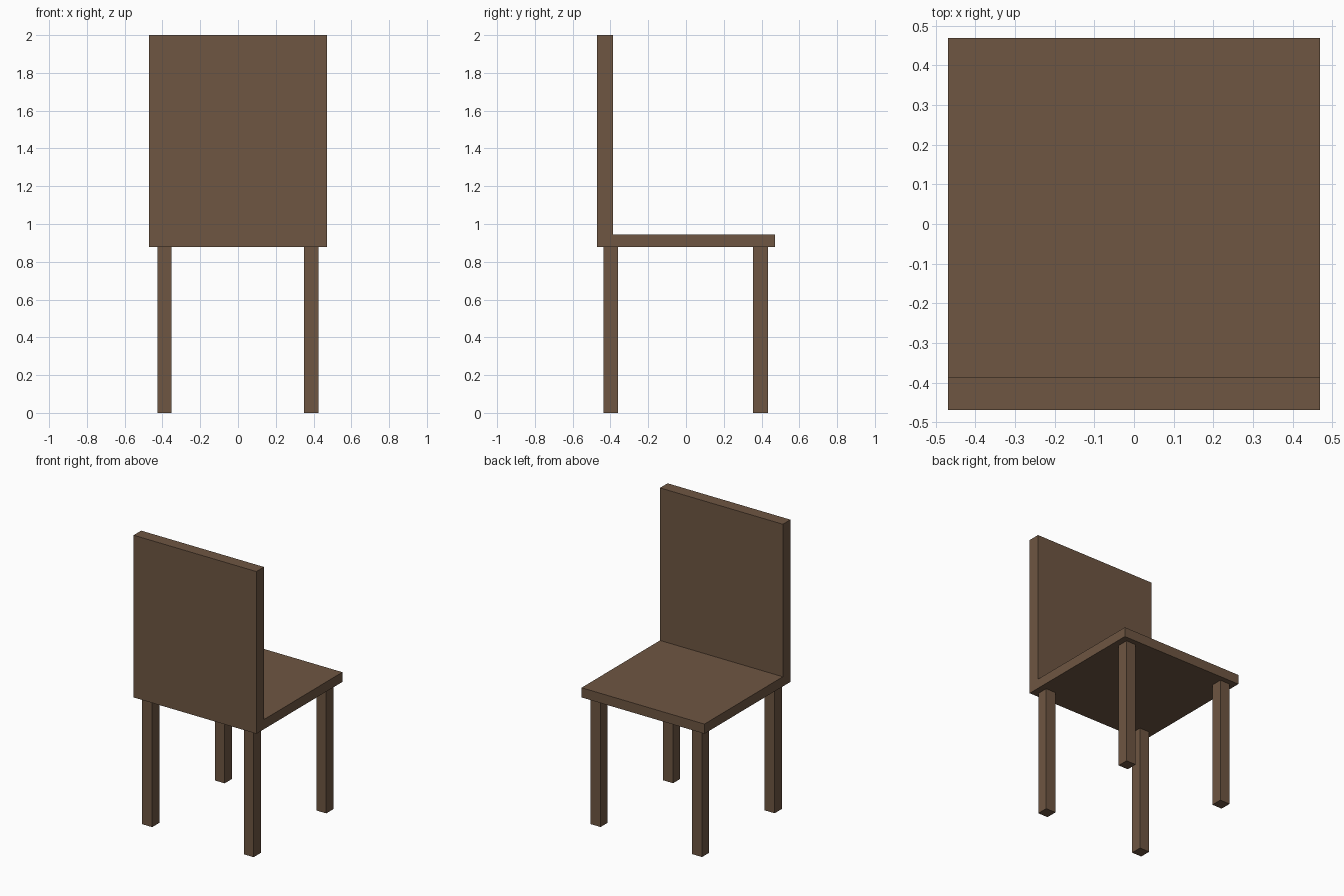
import bpy
import bmesh
from mathutils import Vector

if "Cube" in bpy.data.objects:
    bpy.data.objects.remove(bpy.data.objects["Cube"])

wood = bpy.data.materials.new("brown wood")
wood.diffuse_color = (0.156, 0.093, 0.0545, 1)
wood.use_nodes = True
wood.node_tree.nodes["Principled BSDF"].inputs["Base Color"].default_value = wood.diffuse_color


def add_object(name, bm):
    bmesh.ops.recalc_face_normals(bm, faces=bm.faces)
    mesh = bpy.data.meshes.new(name)
    bm.to_mesh(mesh)
    bm.free()
    mesh.materials.append(wood)
    obj = bpy.data.objects.new(name, mesh)
    bpy.context.collection.objects.link(obj)
    return obj


def box(name, center, size):
    bm = bmesh.new()
    bmesh.ops.create_cube(bm, size=1)
    for v in bm.verts:
        v.co = Vector(c + s * p for c, s, p in zip(center, size, v.co))
    return add_object(name, bm)


HALF = 0.47
SEAT_BOTTOM, SEAT_TOP, TOP = 0.878, 0.945, 2.0
BACK_INNER = -0.387

# Seat and backrest: one L-shaped side profile extruded across the width
profile = [(-HALF, SEAT_BOTTOM), (HALF, SEAT_BOTTOM), (HALF, SEAT_TOP),
           (BACK_INNER, SEAT_TOP), (BACK_INNER, TOP), (-HALF, TOP)]
bm = bmesh.new()
side = bm.faces.new([bm.verts.new((-HALF, y, z)) for y, z in profile])
ext = bmesh.ops.extrude_face_region(bm, geom=[side], use_keep_orig=True)
moved = [g for g in ext["geom"] if isinstance(g, bmesh.types.BMVert)]
bmesh.ops.translate(bm, verts=moved, vec=(2 * HALF, 0, 0))
add_object("seat_and_backrest", bm)

# Four square legs
for x, x_name in ((-0.389, "left"), (0.388, "right")):
    for y, y_name in ((-0.398, "front"), (0.395, "rear")):
        box(f"{y_name}_{x_name}_leg", (x, y, SEAT_BOTTOM / 2),
            (0.076, 0.078, SEAT_BOTTOM))
